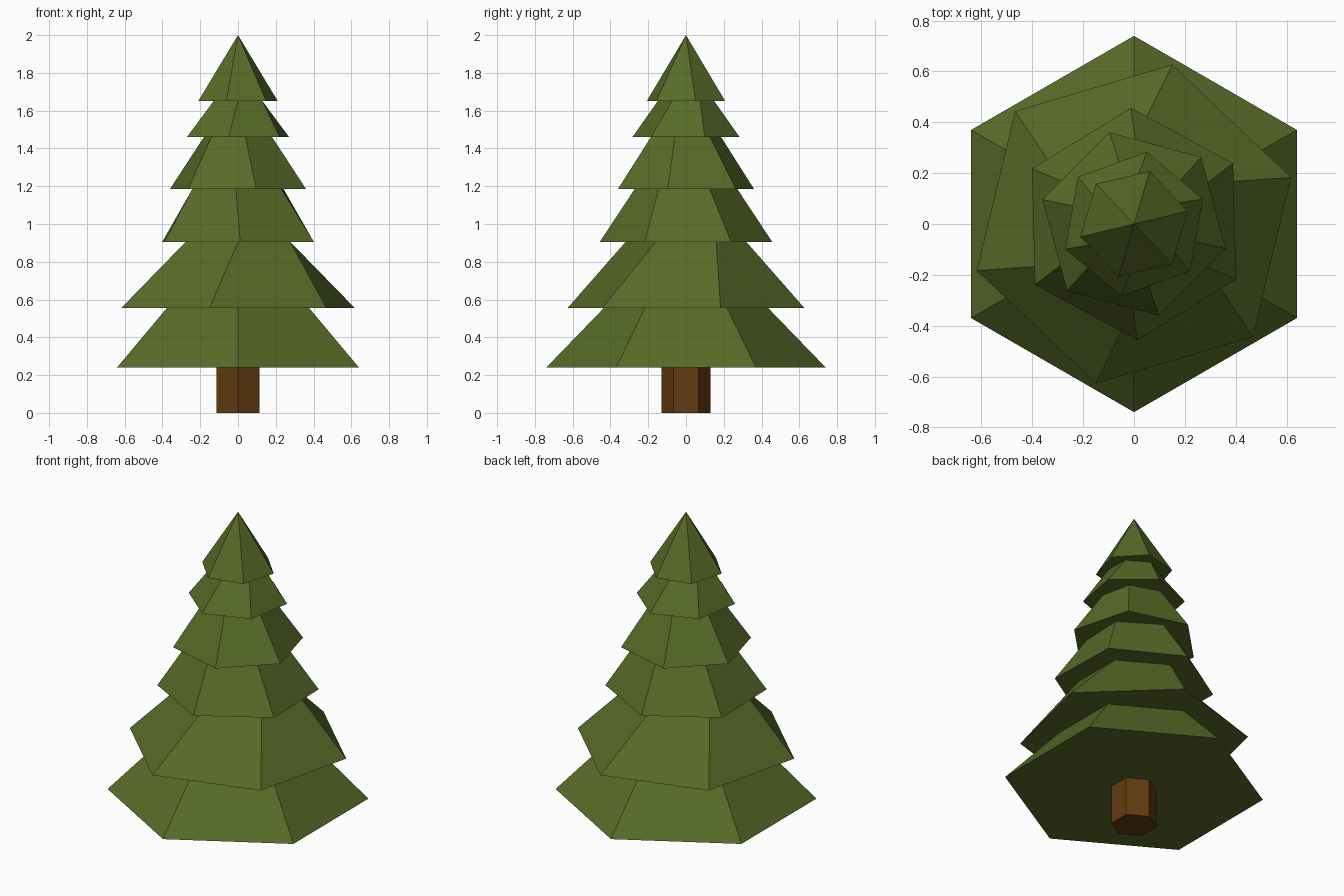
import bpy, bmesh
from math import cos, sin, radians

SIDES = 6

cube = bpy.data.objects.get("Cube")
if cube:
    bpy.data.objects.remove(cube, do_unlink=True)


def make_material(name, rgb):
    mat = bpy.data.materials.new(name)
    mat.use_nodes = True
    mat.diffuse_color = (*rgb, 1)
    mat.node_tree.nodes["Principled BSDF"].inputs["Base Color"].default_value = (*rgb, 1)
    return mat


def add_ring(bm, z, radius, angle):
    """Six-sided ring with one corner at the given angle in degrees."""
    step = 360 / SIDES
    turns = [radians(angle + step * i) for i in range(SIDES)]
    return [bm.verts.new((radius * cos(t), radius * sin(t), z)) for t in turns]


def bridge(bm, lower, upper):
    for i in range(SIDES):
        j = (i + 1) % SIDES
        bm.faces.new((lower[i], lower[j], upper[j], upper[i]))


def build(name, rings, mat, apex=None):
    """Stack rings into a closed flat-shaded body, ending in a cap or a point."""
    bm = bmesh.new()
    loops = [add_ring(bm, *ring) for ring in rings]
    bm.faces.new(loops[0][::-1])
    for lower, upper in zip(loops, loops[1:]):
        bridge(bm, lower, upper)
    if apex is None:
        bm.faces.new(loops[-1])
    else:
        tip = bm.verts.new((0, 0, apex))
        for i in range(SIDES):
            bm.faces.new((loops[-1][i], loops[-1][(i + 1) % SIDES], tip))
    bmesh.ops.recalc_face_normals(bm, faces=bm.faces)
    mesh = bpy.data.meshes.new(name)
    bm.to_mesh(mesh)
    bm.free()
    mesh.materials.append(mat)
    obj = bpy.data.objects.new(name, mesh)
    bpy.context.collection.objects.link(obj)
    return obj


needle_green = make_material("needle green", (0.098, 0.147, 0.021))
bark_brown = make_material("bark brown", (0.125, 0.045, 0.005))

# Trunk
build("trunk", [(0, 0.13, 30), (0.24, 0.13, 30)], bark_brown)

# Branch tiers: base height, skirt radius and turn, neck radius and turn
tiers = [
    (0.24, 0.74, 30, 0.435, 30),
    (0.555, 0.645, 16.5, 0.32, 30),
    (0.905, 0.457, 31.5, 0.272, 27.5),
    (1.185, 0.373, 45, 0.19, 42),
    (1.46, 0.288, 20, 0.15, 30),
]
top_base = 1.65
rings = []
for i, (z, skirt, skirt_turn, neck, neck_turn) in enumerate(tiers):
    z_next = tiers[i + 1][0] if i + 1 < len(tiers) else top_base
    rings += [(z, skirt, skirt_turn), (z_next, neck, neck_turn)]

# Pointed top tier closes the foliage
rings.append((top_base, 0.217, 13.5))
build("foliage", rings, needle_green, apex=2)
